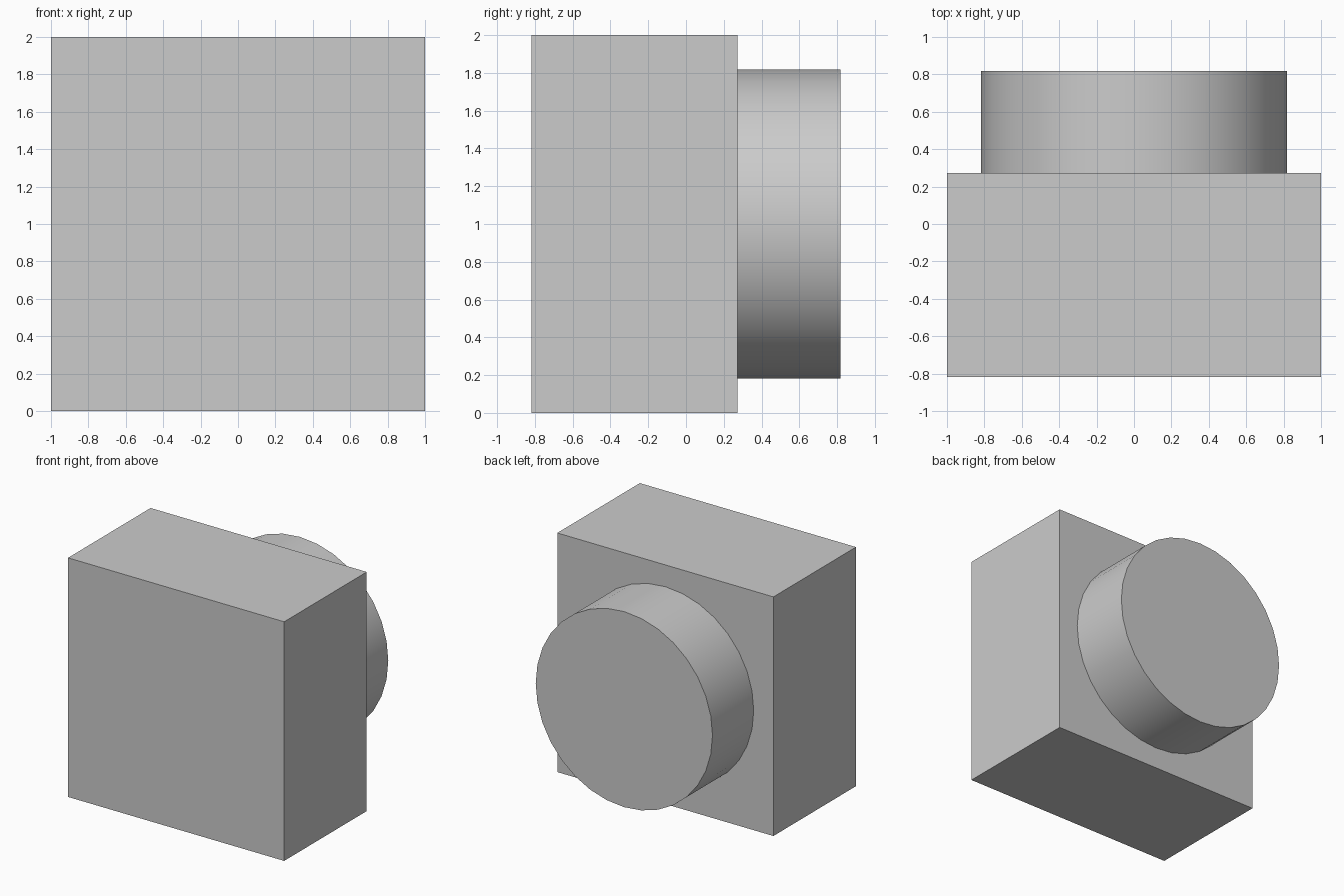
import bpy, math

if "Cube" in bpy.data.objects:
    bpy.data.objects.remove(bpy.data.objects["Cube"])

FRONT, STEP, BACK = -0.818, 0.273, 0.818   # y positions of the three faces

# Square block
bpy.ops.mesh.primitive_cube_add(size=1, location=(0, (FRONT + STEP) / 2, 1))
block = bpy.context.object
block.name = "block"
block.scale = (2, STEP - FRONT, 2)
bpy.ops.object.transform_apply(location=False, rotation=False, scale=True)

# Round boss on the back face
bpy.ops.mesh.primitive_cylinder_add(
    vertices=32, radius=0.818, depth=BACK - STEP,
    location=(0, (STEP + BACK) / 2, 1), rotation=(math.pi / 2, 0, 0))
boss = bpy.context.object
boss.name = "round_boss"
bpy.ops.object.shade_smooth_by_angle(angle=math.radians(30))
